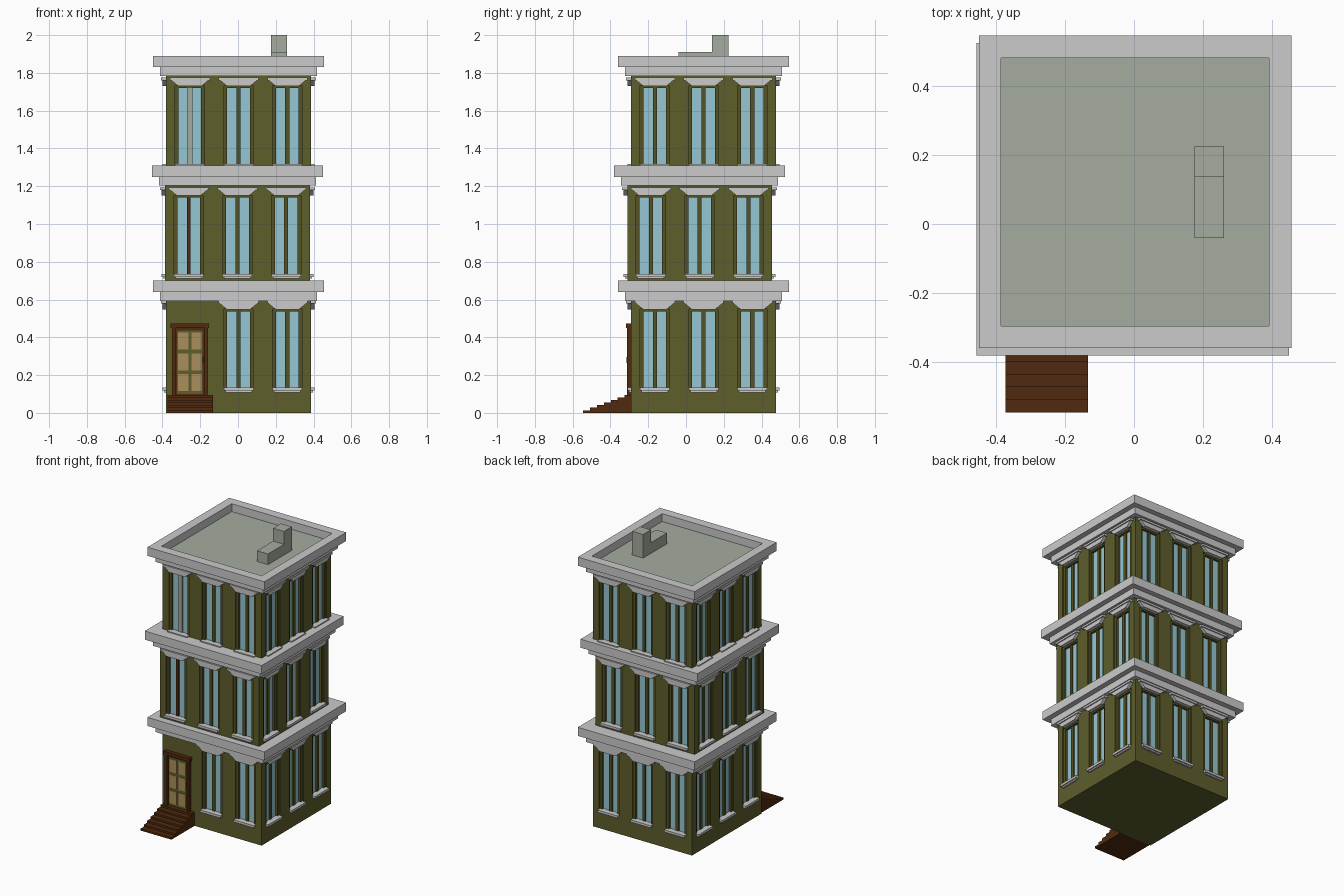
import bpy, bmesh, math
from mathutils import Matrix, Vector

if "Cube" in bpy.data.objects:
    bpy.data.objects.remove(bpy.data.objects["Cube"])


def mat(name, r, g, b):
    m = bpy.data.materials.new(name)
    m.diffuse_color = [((c / 255 + 0.055) / 1.055) ** 2.4 for c in (r, g, b)] + [1]
    m.use_nodes = True
    m.node_tree.nodes["Principled BSDF"].inputs["Base Color"].default_value = m.diffuse_color
    return m


OLIVE = mat("olive wall", 94, 94, 44)
FRAME = mat("dark olive frame", 84, 82, 36)
STONE = mat("light grey stone", 203, 203, 203)
ROOF = mat("grey green roof", 165, 172, 160)
GLASS = mat("pale blue glass", 150, 199, 212)
BROWN = mat("dark brown wood", 80, 42, 14)
TAN = mat("tan panel", 170, 143, 90)

I4 = Matrix.Identity(4)


def prism(bm, pts, a, b, axis="y", M=I4):
    """Extrude a 2D outline along y (points are x,z) or x (points are y,z)."""
    def put(p, t):
        v = (p[0], t, p[1]) if axis == "y" else (t, p[0], p[1])
        return bm.verts.new(M @ Vector(v))
    lo, hi = [put(p, a) for p in pts], [put(p, b) for p in pts]
    n = len(pts)
    bm.faces.new(lo)
    bm.faces.new(hi[::-1])
    for i in range(n):
        j = (i + 1) % n
        bm.faces.new((lo[j], lo[i], hi[i], hi[j]))


def box(bm, x0, x1, y0, y1, z0, z1, M=I4):
    prism(bm, [(x0, z0), (x1, z0), (x1, z1), (x0, z1)], y0, y1, "y", M)


def finish(bm, name, material):
    bmesh.ops.recalc_face_normals(bm, faces=bm.faces[:])
    me = bpy.data.meshes.new(name)
    bm.to_mesh(me)
    bm.free()
    me.materials.append(material)
    ob = bpy.data.objects.new(name, me)
    bpy.context.collection.objects.link(ob)
    return ob


def ring(bm, r, z0, z1, cx, cy, inner=0):
    """Square slab, or a square tube when inner is given."""
    if not inner:
        box(bm, cx - r, cx + r, cy - r, cy + r, z0, z1)
        return
    loops = []
    for rad, z in ((r, z0), (r, z1), (inner, z1), (inner, z0)):
        loops.append([bm.verts.new((cx + sx * rad, cy + sy * rad, z))
                      for sx, sy in ((-1, -1), (1, -1), (1, 1), (-1, 1))])
    for a in range(4):
        for i in range(4):
            j = (i + 1) % 4
            A, B = loops[a], loops[(a + 1) % 4]
            bm.faces.new((A[i], A[j], B[j], B[i]))


H = 0.383          # half width of the walls
DEEP = 0.03        # window recess
W = 0.0775         # half width of a window opening

# name, centre x, centre y, wall bottom, cornice top, window height offset
floors = [("ground", 0.003, 0.093, 0.0, 0.70, 0.0),
          ("middle", -0.003, 0.072, 0.70, 1.31, 0.602),
          ("top", 0.003, 0.093, 1.31, 1.89, 1.183)]

for name, cx, cy, base, top, dz in floors:
    cut, glass, frame, lintel, sill = (bmesh.new() for _ in range(5))
    for side in range(4):
        M = Matrix.Translation((cx, cy, dz)) @ Matrix.Rotation(side * math.pi / 2, 4, "Z")
        for i in (-1, 0, 1):
            if name == "ground" and side == 0 and i == -1:
                continue  # the door is here
            x = i * 0.258
            z0, z1, back = 0.132, 0.55, -H + DEEP
            box(cut, x - W, x + W, -H - 0.05, back, z0, z1, M)
            box(glass, x - W, x + W, back - 0.006, back - 0.001, z0, z1, M)
            # frame bars and centre mullion
            for s in (-1, 1):
                a, b = sorted((x + s * W, x + s * 0.06))
                box(frame, a, b, -H + 0.008, back - 0.001, z0, z1, M)
            box(frame, x - 0.06, x + 0.06, -H + 0.008, back - 0.001, z1 - 0.012, z1, M)
            if side == 0 and i == -1:  # odd coloured centre strips
                bar = bmesh.new()
                w = 0.015 if name == "top" else 0.009
                box(bar, x - w, x + w, -H + 0.014, back - 0.001, z0, z1 - 0.012, M)
                finish(bar, name + "_odd_mullion", ROOF if name == "top" else BROWN)
            else:
                box(frame, x - 0.011, x + 0.011, -H + 0.014, back - 0.001, z0, z1 - 0.012, M)
            # flared lintel
            prism(lintel, [(x - 0.062, 0.548), (x + 0.062, 0.548), (x + 0.098, 0.578),
                           (x - 0.098, 0.578)], -H - 0.02, -H + 0.004, "y", M)
            box(lintel, x - 0.106, x + 0.106, -H - 0.027, -H + 0.004, 0.578, 0.592, M)
            # sill
            box(sill, x - 0.078, x + 0.078, -H - 0.02, -H + 0.02, 0.118, 0.134, M)
            box(sill, x - 0.07, x + 0.07, -H - 0.011, -H + 0.01, 0.109, 0.118, M)
    # wall with window openings
    bm = bmesh.new()
    ring(bm, H, max(base - 0.02, 0), top - 0.08, cx, cy)
    wall = finish(bm, name + "_wall", OLIVE)
    cutter = finish(cut, name + "_window_cutter", OLIVE)
    cutter.hide_render = True
    cutter.hide_viewport = True
    cutter.display_type = "WIRE"
    mod = wall.modifiers.new("openings", "BOOLEAN")
    mod.operation, mod.solver, mod.object = "DIFFERENCE", "EXACT", cutter
    finish(glass, name + "_glass", GLASS)
    finish(frame, name + "_window_frames", FRAME)
    finish(lintel, name + "_lintels", STONE)
    finish(sill, name + "_sills", STONE)
    # stepped cornice, open as a parapet at the top
    bm = bmesh.new()
    ring(bm, 0.415, top - 0.107, top - 0.06, cx, cy)
    ring(bm, 0.452, top - 0.06, top, cx, cy, 0.388 if name == "top" else 0)
    finish(bm, name + "_cornice", STONE)

# roof deck and stepped chimney
bm = bmesh.new()
ring(bm, 0.389, 1.82, 1.835, 0.003, 0.093)
finish(bm, "roof_deck", ROOF)
bm = bmesh.new()
prism(bm, [(-0.04, 1.83), (0.224, 1.83), (0.224, 2.0), (0.137, 2.0), (0.137, 1.91),
           (-0.04, 1.91)], 0.175, 0.26, "x")
finish(bm, "chimney", ROOF)

# entrance steps
N, y0, y1, zt = 7, -0.545, -0.288, 0.096
pts = [(y1, 0), (y0, 0)]
for i in range(N):
    y = y0 + (y1 - y0) * i / N
    pts += [(y, zt * (i + 1) / N), (y + (y1 - y0) / N, zt * (i + 1) / N)]
bm = bmesh.new()
prism(bm, pts, -0.372, -0.133, "x")
finish(bm, "entrance_steps", BROWN)

# door surround
bm = bmesh.new()
F = -0.29
box(bm, -0.35, -0.332, F - 0.022, F + 0.01, 0.09, 0.45)
box(bm, -0.178, -0.16, F - 0.022, F + 0.01, 0.09, 0.45)
box(bm, -0.357, -0.153, F - 0.028, F + 0.01, 0.45, 0.474)
box(bm, -0.332, -0.178, F - 0.005, F + 0.01, 0.09, 0.45)
finish(bm, "door_surround", BROWN)

# door leaf, panels and handle
bm = bmesh.new()
box(bm, -0.322, -0.188, F - 0.01, F, 0.1, 0.437)
finish(bm, "door_leaf", OLIVE)
bm = bmesh.new()
for x in (-0.317, -0.247):
    for z in (0.115, 0.225, 0.335):
        box(bm, x, x + 0.054, F - 0.013, F - 0.008, z, z + 0.09)
finish(bm, "door_panels", TAN)
bm = bmesh.new()
box(bm, -0.187, -0.179, F - 0.025, F, 0.265, 0.295)
finish(bm, "door_handle", BROWN)
